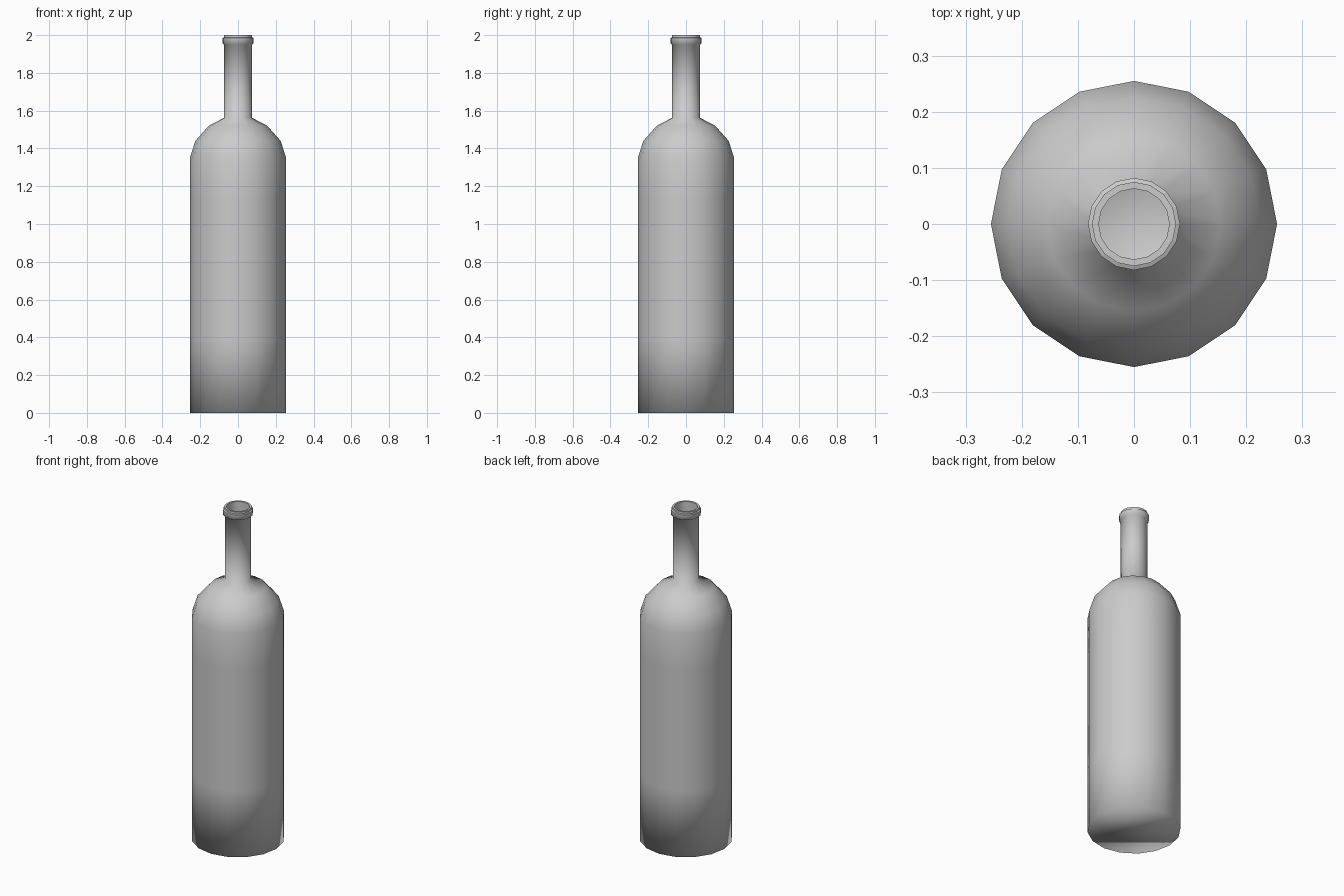
import bpy, bmesh, math

if "Cube" in bpy.data.objects:
    bpy.data.objects.remove(bpy.data.objects["Cube"])

SIDES = 16

# Radius, height: base rim, body, shoulder, neck, lip ring, mouth, inner neck
profile = [
    (0.255, 0.0), (0.255, 0.40), (0.255, 1.13), (0.255, 1.35),
    (0.226, 1.44), (0.155, 1.52), (0.073, 1.563),
    (0.073, 1.95), (0.082, 1.955), (0.082, 1.985),
    (0.075, 1.988), (0.075, 2.0), (0.063, 2.0), (0.063, 1.57),
]
FLAT_BANDS = {9, 11}  # upward-facing rims of the lip

bm = bmesh.new()
rings = []
for r, z in profile:
    rings.append([bm.verts.new((r * math.cos(math.tau * i / SIDES),
                                r * math.sin(math.tau * i / SIDES), z))
                  for i in range(SIDES)])

# Lathe the bottle wall
for band, (low, high) in enumerate(zip(rings, rings[1:])):
    for i in range(SIDES):
        j = (i + 1) % SIDES
        face = bm.faces.new((low[i], low[j], high[j], high[i]))
        face.smooth = band not in FLAT_BANDS

# Flat base, blended with the body shading
base = bm.faces.new(list(reversed(rings[0])))
base.smooth = True

mesh = bpy.data.meshes.new("bottle")
bm.to_mesh(mesh)
bm.free()
bottle = bpy.data.objects.new("bottle", mesh)
bpy.context.collection.objects.link(bottle)
